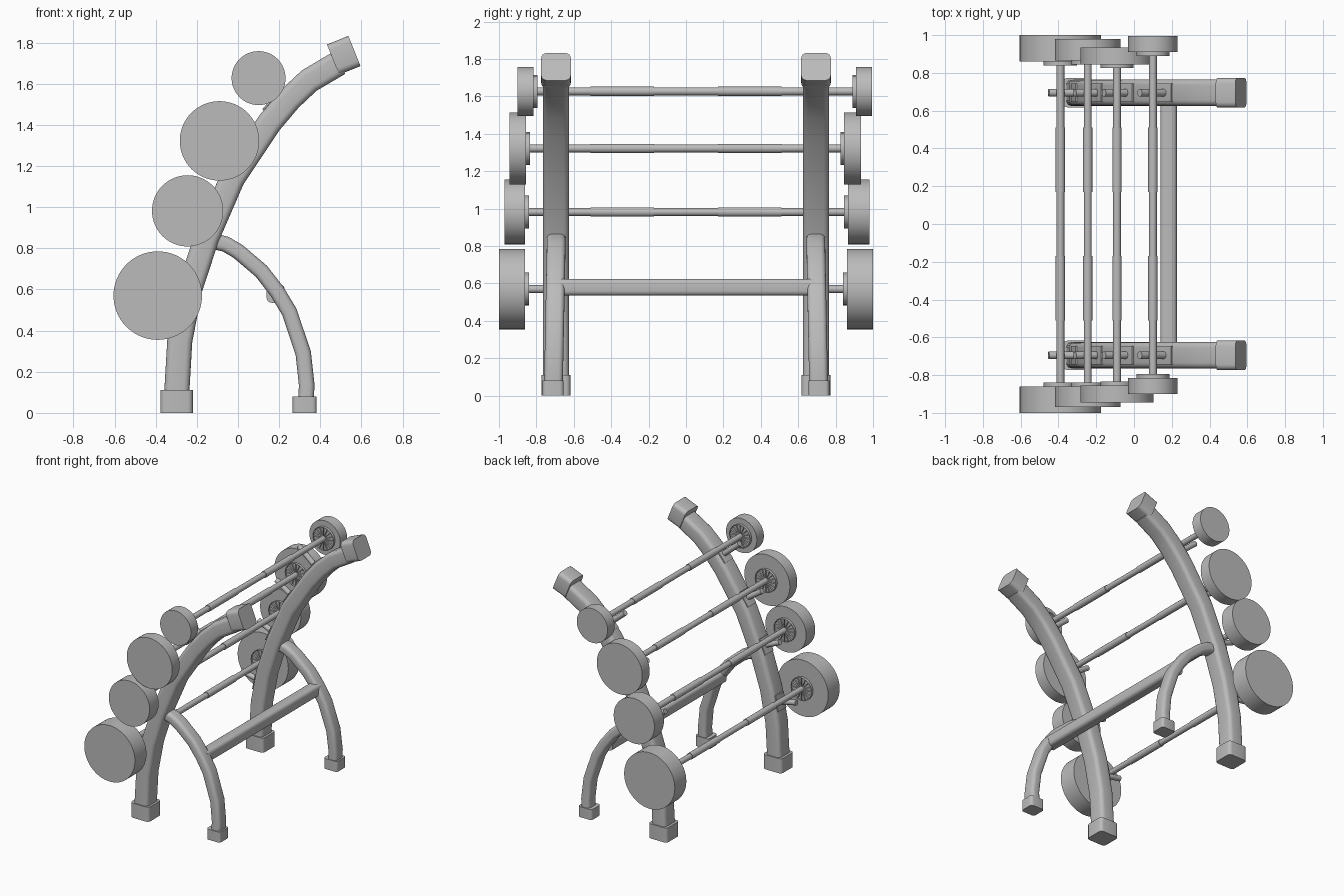
import bpy, bmesh, math
from mathutils import Vector, Matrix

if "Cube" in bpy.data.objects:
    bpy.data.objects.remove(bpy.data.objects["Cube"], do_unlink=True)

grey = bpy.data.materials.new("plain grey")
grey.use_nodes = True
COLOUR = (0.5, 0.5, 0.5, 1)
grey.diffuse_color = COLOUR
grey.node_tree.nodes["Principled BSDF"].inputs["Base Color"].default_value = COLOUR


def finish(bm, name):
    bmesh.ops.recalc_face_normals(bm, faces=bm.faces)
    mesh = bpy.data.meshes.new(name)
    bm.to_mesh(mesh)
    bm.free()
    mesh.materials.append(grey)
    ob = bpy.data.objects.new(name, mesh)
    bpy.context.collection.objects.link(ob)
    bpy.ops.object.select_all(action="DESELECT")
    ob.select_set(True)
    bpy.context.view_layer.objects.active = ob
    bpy.ops.object.shade_smooth_by_angle(angle=math.radians(35))
    return ob


def rounded_rect(w, h, r, steps=4):
    pts = []
    for k, (sx, sy) in enumerate([(1, 1), (-1, 1), (-1, -1), (1, -1)]):
        for i in range(steps + 1):
            a = (k + i / steps) * math.pi / 2
            pts.append((sx * (w / 2 - r) + r * math.cos(a),
                        sy * (h / 2 - r) + r * math.sin(a)))
    return pts


def sweep(name, path, width, depth, radius):
    """Rounded box section swept along a path lying in an xz plane."""
    bm = bmesh.new()
    path = [Vector(p) for p in path]
    section = rounded_rect(width, depth, radius)
    rings = []
    for i, p in enumerate(path):
        t = path[min(i + 1, len(path) - 1)] - path[max(i - 1, 0)]
        t.normalize()
        side = Vector((0, 1, 0))
        normal = side.cross(t).normalized()
        rings.append([bm.verts.new(p + side * a + normal * b) for a, b in section])
    n = len(section)
    for a, b in zip(rings, rings[1:]):
        for j in range(n):
            bm.faces.new((a[j], a[(j + 1) % n], b[(j + 1) % n], b[j]))
    bm.faces.new(rings[0])
    bm.faces.new(rings[-1])
    return finish(bm, name)


def rod(name, start, end, radius, sides=20, grooved=False):
    """Cylinder between two points, optionally with sunken wedges on its ends."""
    bm = bmesh.new()
    start, end = Vector(start), Vector(end)
    axis = end - start
    bmesh.ops.create_cone(bm, cap_ends=True, cap_tris=grooved, segments=sides,
                          radius1=radius, radius2=radius, depth=axis.length)
    if grooved:
        wedges = [f for f in bm.faces if len(f.verts) == 3]
        bmesh.ops.inset_individual(bm, faces=wedges, thickness=0.005, depth=-0.008)
    turn = axis.to_track_quat("Z", "Y").to_matrix().to_4x4()
    bm.transform(Matrix.Translation((start + end) / 2) @ turn)
    return finish(bm, name)


UPRIGHT = [(-.298, .02), (-.297, .11), (-.283, .35), (-.235, .60), (-.153, .85),
           (-.027, 1.14), (.153, 1.41), (.25, 1.525), (.346, 1.615), (.49, 1.70)]
LEG = [(-.114, .833), (-.06, .82), (0, .785), (.114, .688), (.19, .59),
       (.25, .49), (.317, .29), (.334, .135), (.328, .02)]

# Barbells: x, z, plate radius, right plate (outer, inner), left plate (inner, outer)
BARBELLS = [(-.39, .57, .215, (-1.0, -.86), (.86, 1.0)),
            (-.245, .982, .173, (-.97, -.86), (.865, .98)),
            (-.09, 1.322, .193, (-.945, -.855), (.845, .935)),
            (.10, 1.627, .131, (-.90, -.815), (.91, .995))]


def upright_at(point):
    """Nearest point on the upright's centre line and its direction there."""
    best = None
    for a, b in zip(UPRIGHT, UPRIGHT[1:]):
        a, b = Vector((a[0], 0, a[1])), Vector((b[0], 0, b[1]))
        f = max(0, min(1, (point - a).dot(b - a) / (b - a).length_squared))
        q = a.lerp(b, f)
        if best is None or (q - point).length < best[2]:
            best = (q, (b - a).normalized(), (q - point).length)
    return best


# Frame, one set on each side
for s, label in ((-1, "right"), (1, "left")):
    y = s * .695
    sweep(label + "_upright", [(x, y, z) for x, z in UPRIGHT], .14, .122, .03)
    sweep(label + "_upright_foot", [(-.298, y, 0), (-.298, y, .112)], .155, .158, .025)
    sweep(label + "_top_cap", [(.462, y, 1.717), (.566, y, 1.759)], .158, .158, .03)
    sweep(label + "_leg", [(x, s * (.71 - .02 * z), z) for x, z in LEG], .10, .076, .025)
    sweep(label + "_leg_foot", [(.324, s * .71, 0), (.324, s * .71, .08)], .112, .116, .02)

    # Pegs under each bar, set on thin mounting plates
    for i, (x, z, *_) in enumerate(BARBELLS):
        q, t, d = upright_at(Vector((x, 0, z)))
        out = Vector((x, 0, z)) - q
        out = (out - t * out.dot(t)).normalized()
        base = q - t * .043 + Vector((0, y, 0))
        rod(f"{label}_peg_{i + 1}", base, base + out * (d + .055), .02, 16)
        face = base + out * .064
        sweep(f"{label}_peg_plate_{i + 1}", [face - t * .06, face + t * .06], .10, .01, .004)

# Tie bar between the legs
bm = bmesh.new()
bmesh.ops.create_cube(bm, size=1, matrix=Matrix.Diagonal((.088, 1.38, .09, 1)))
long_edges = [e for e in bm.edges if abs(e.verts[0].co.y - e.verts[1].co.y) > 1]
bmesh.ops.bevel(bm, geom=long_edges, offset=.025, segments=4, affect="EDGES", profile=.5)
bm.transform(Matrix.Translation((.183, 0, .58)))
finish(bm, "tie_bar")

# Barbells
for i, (x, z, r, right, left) in enumerate(BARBELLS):
    n = i + 1
    rod(f"barbell_{n}_bar", (x, right[1] - .03, z), (x, left[0] + .03, z), .021)
    for s, label in ((-1, "right"), (1, "left")):
        outer, inner = right if s < 0 else left[::-1]
        rod(f"barbell_{n}_{label}_grip", (x, s * .17, z), (x, s * .51, z), .025)
        rod(f"barbell_{n}_{label}_plate", (x, inner, z), (x, outer, z), r, 64)
        rod(f"barbell_{n}_{label}_hub", (x, inner - s * .02, z),
            (x, inner + s * .02, z), .088, 16, grooved=True)
